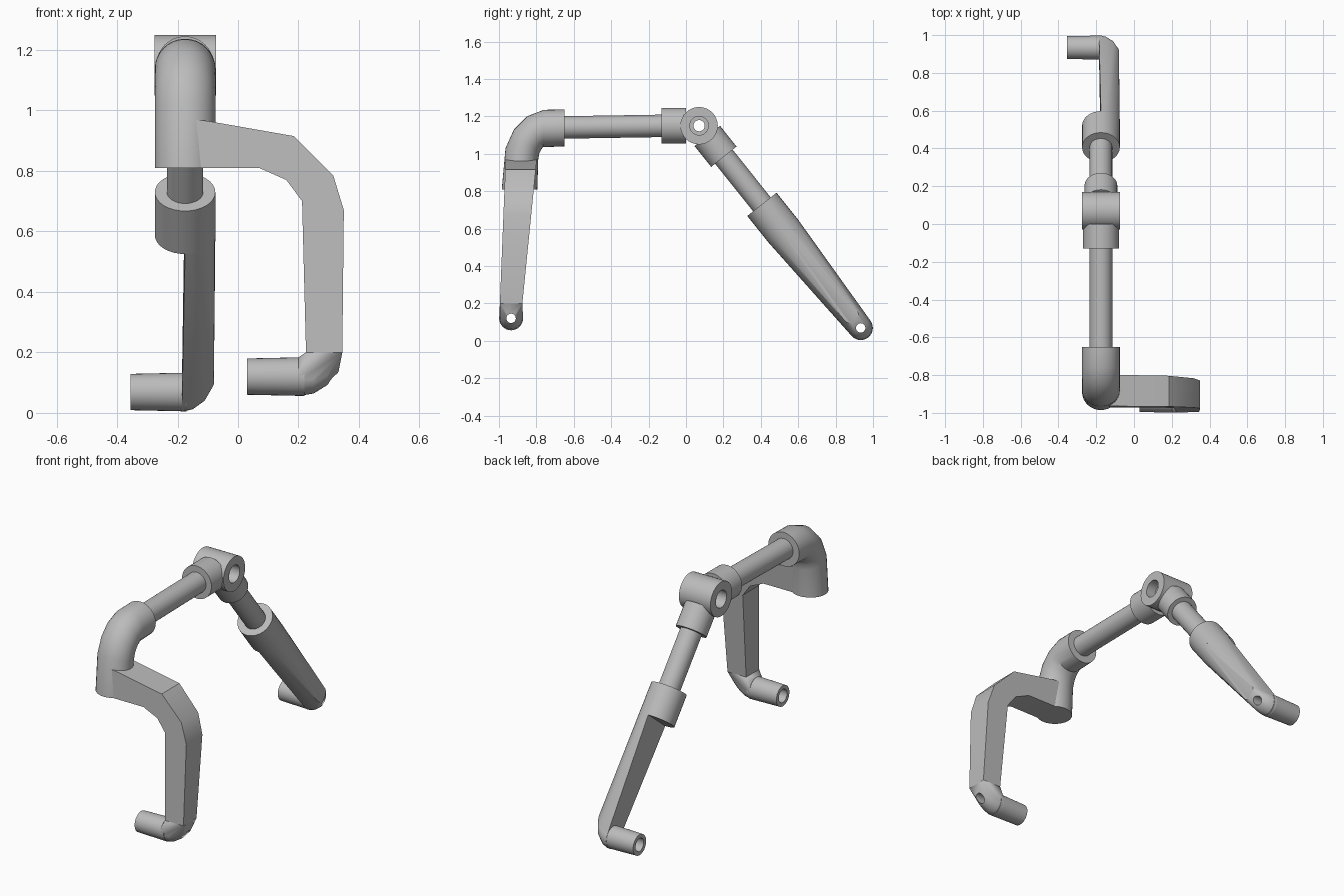
import bpy, bmesh
from math import sin, cos, pi
from mathutils import Vector as V

if "Cube" in bpy.data.objects:
    bpy.data.objects.remove(bpy.data.objects["Cube"])

GREY = (0.5, 0.5, 0.5, 1)
mat = bpy.data.materials.new("plain_grey")
mat.use_nodes = True
mat.diffuse_color = GREY
mat.node_tree.nodes["Principled BSDF"].inputs["Base Color"].default_value = GREY

X, Y, Z = V((1, 0, 0)), V((0, 1, 0)), V((0, 0, 1))
CX = -0.175          # plane in which the linkage folds
N = 32


def finish(name, bm):
    bmesh.ops.recalc_face_normals(bm, faces=bm.faces)
    me = bpy.data.meshes.new(name)
    bm.to_mesh(me)
    bm.free()
    ob = bpy.data.objects.new(name, me)
    bpy.context.collection.objects.link(ob)
    me.materials.append(mat)
    return ob


def ring(c, u, v, n=N, start=0.0, arc=2 * pi):
    step = arc / n
    return [c + u * cos(start + step * i) + v * sin(start + step * i) for i in range(n)]


def loft(name, rings, closed=False):
    bm = bmesh.new()
    rows = [[bm.verts.new(p) for p in r] for r in rings]
    pairs = list(zip(rows, rows[1:]))
    if closed:
        pairs.append((rows[-1], rows[0]))
    else:
        bm.faces.new(rows[0])
        bm.faces.new(rows[-1])
    for a, b in pairs:
        for i in range(len(a)):
            j = (i + 1) % len(a)
            bm.faces.new((a[i], a[j], b[j], b[i]))
    return finish(name, bm)


def hull(name, points):
    bm = bmesh.new()
    for p in points:
        bm.verts.new(p)
    bmesh.ops.convex_hull(bm, input=bm.verts)
    loose = [v for v in bm.verts if not v.link_faces]
    bmesh.ops.delete(bm, geom=loose, context='VERTS')
    bmesh.ops.dissolve_limit(bm, angle_limit=0.01, verts=bm.verts, edges=bm.edges)
    return finish(name, bm)


def rod(name, a, b, r):
    side = (b - a).normalized().cross(X)
    return loft(name, [ring(p, X * r, side * r) for p in (a, b)])


def x_ring(x, r, y, z):
    return ring(V((x, y, z)), Y * r, Z * r)


def bore(obs, y, z, x_open, x_step, x_far):
    """Stepped hole along x: wide from the open end, narrow out of the far side."""
    steps = ((x_open, .038), (x_step, .038), (x_step, .025), (x_far, .025))
    cutter = loft("bore_cutter", [x_ring(x, r, y, z) for x, r in steps])
    cutter.hide_render = True
    for ob in obs:
        mod = ob.modifiers.new("bore", 'BOOLEAN')
        mod.operation, mod.solver, mod.object = 'DIFFERENCE', 'EXACT', cutter
        bpy.context.view_layer.objects.active = ob
        bpy.ops.object.modifier_apply(modifier=mod.name)
    bpy.data.objects.remove(cutter)


# hinge barrel with a stepped through hole
hinge = V((CX, 0.07, 1.15))
x0, x1 = -0.276, -0.073
barrel = [(x0, .1), (x1, .1), (x1, .05), (x1 - .06, .05), (x1 - .06, .03),
          (x0 + .06, .03), (x0 + .06, .05), (x0, .05)]
parts = [loft("hinge_barrel", [x_ring(x, r, hinge.y, hinge.z) for x, r in barrel], closed=True)]

# front rod, level
parts.append(rod("front_collar", hinge - Y * .07, hinge - Y * .2, .095))
parts.append(rod("front_rod", hinge - Y * .15, V((CX, -.7, 1.14)), .06))

# rear rod, sloping down
foot = V((CX, 0.934, 0.069))
d = (foot - hinge).normalized()
side = d.cross(X)
parts.append(rod("rear_collar", hinge + d * .07, hinge + d * .212, .087))
parts.append(rod("rear_rod", hinge + d * .18, hinge + d * .6, .06))
parts.append(rod("rear_sleeve", hinge + d * .538, hinge + d * .72, .1))

# rear arm: half-round at the sleeve, narrowing to a rounded elbow
pts = []
for t in (.538, .72):
    pts += ring(hinge + d * t, X * .1, side * .1, 17, -pi / 2, pi * 17 / 16)
for x, r, back in ((-.185, .065, 0), (-.15, .061, .005), (-.11, .052, .03), (-.08, .042, .085)):
    c = foot - d * back
    pts += x_ring(x, r, c.y, c.z)
rear_arm = hull("rear_arm", pts)
rear_foot = loft("rear_foot", [x_ring(x, r, foot.y, foot.z) for x, r in ((-.355, .06), (-.17, .064))])
bore((rear_arm, rear_foot), foot.y, foot.z, -.4, -.2, 0)
parts += [rear_arm, rear_foot]

# pipe elbow at the front: outer and inner (y, z) of each section
sections = [((-.65, 1.237), (-.65, 1.04)), ((-.76, 1.235), (-.765, 1.035)),
            ((-.85, 1.2), (-.775, 1.02)), ((-.92, 1.13), (-.785, 1.0)),
            ((-.965, 1.03), (-.79, .97)), ((-.985, .81), (-.795, .81))]
rings = []
for o, i in sections:
    o, i = V((CX, *o)), V((CX, *i))
    rings.append(ring((o + i) / 2, X * .1, (o - i) / 2))
parts.append(loft("front_elbow", rings))


# front bracket: flat outline, thinner and further forward towards the bottom
def y_front(z):
    return -.965 - .04 * (.95 - z)


def y_back(z):
    return -.80 - .1 * (.95 - z)


outline = [(-.16, .972), (-.1, .965), (.185, .915), (.315, .785), (.35, .67), (.345, .2),
           (.225, .2), (.212, .7), (.16, .77), (.07, .81), (-.16, .81)]
parts.append(loft("front_bracket", [[V((x, f(z), z)) for x, z in outline] for f in (y_front, y_back)]))

# front foot and its rounded corner
fy, fz = -.935, .12
pts = [V((x, f(.2), .2)) for x in (.225, .345) for f in (y_front, y_back)]
for x, r, up in ((.2, .064, 0), (.25, .06, .004), (.295, .05, .022), (.33, .04, .045)):
    pts += x_ring(x, r, fy, fz + up)
corner = hull("front_corner", pts)
front_foot = loft("front_foot", [x_ring(x, r, fy, fz) for x, r in ((.03, .06), (.22, .064))])
bore((corner, front_foot), fy, fz, -.02, .19, .5)
parts += [corner, front_foot]

# smooth round surfaces, keep edges sharp
bpy.ops.object.select_all(action='DESELECT')
for ob in parts:
    ob.select_set(True)
bpy.context.view_layer.objects.active = parts[0]
bpy.ops.object.shade_smooth_by_angle(angle=pi / 6)
